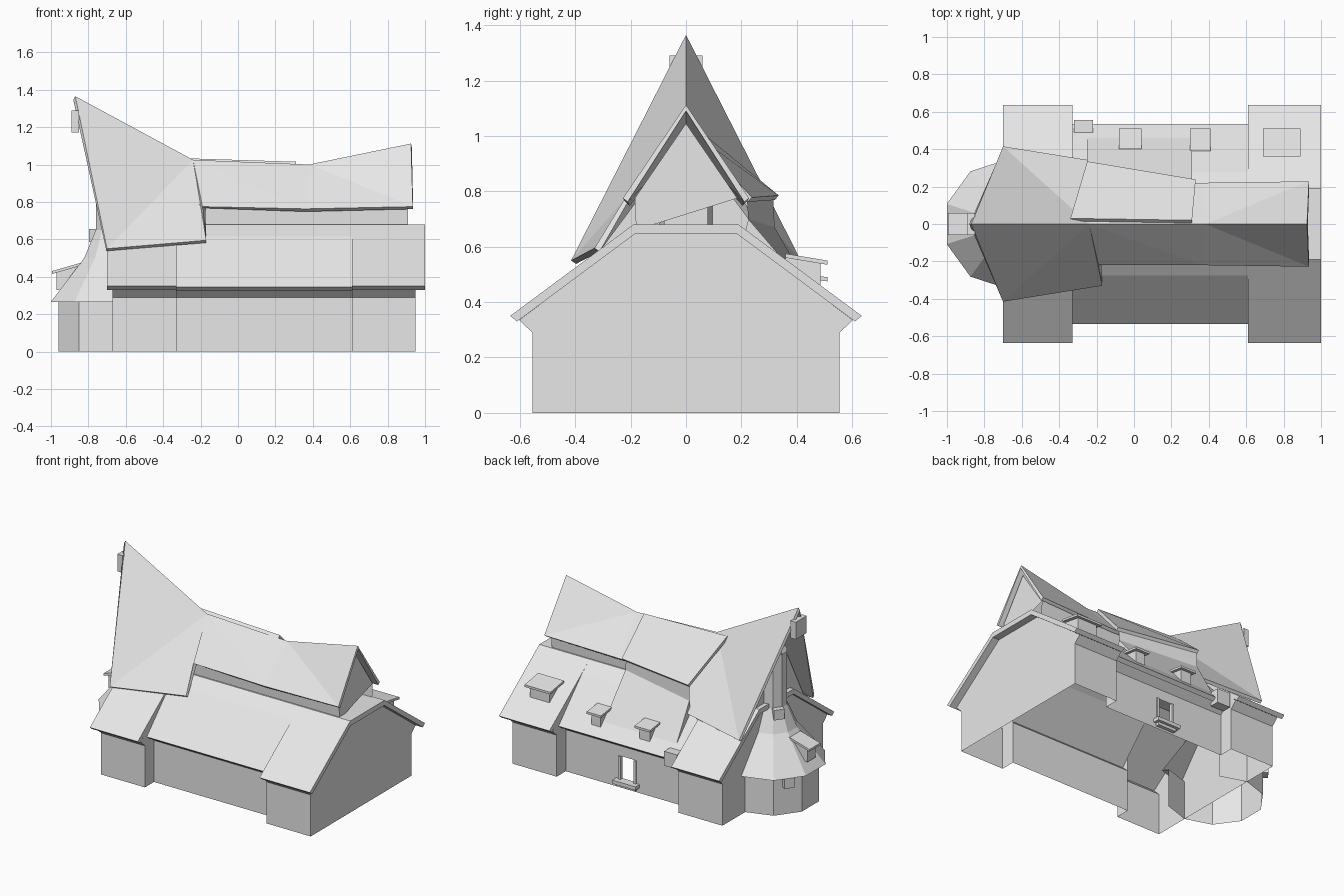
import bpy, math
from mathutils import Vector

cube = bpy.data.objects.get("Cube")
if cube:
    bpy.data.objects.remove(cube, do_unlink=True)

grey = bpy.data.materials.new("light_grey")
grey.use_nodes = True
grey.diffuse_color = (0.8, 0.8, 0.8, 1)
grey.node_tree.nodes["Principled BSDF"].inputs["Base Color"].default_value = (0.8, 0.8, 0.8, 1)


def sheet(name, polygons, thickness=0):
    """Object from a list of polygons; shared corners are welded."""
    verts, faces = [], []
    for poly in polygons:
        face = []
        for p in poly:
            p = tuple(round(c, 4) for c in p)
            if p not in verts:
                verts.append(p)
            face.append(verts.index(p))
        faces.append(face)
    mesh = bpy.data.meshes.new(name)
    mesh.from_pydata(verts, [], faces)
    mesh.materials.append(grey)
    obj = bpy.data.objects.new(name, mesh)
    bpy.context.collection.objects.link(obj)
    if thickness:
        mod = obj.modifiers.new("Thickness", "SOLIDIFY")
        mod.thickness = thickness
        mod.offset = -1
    return obj


def prism(name, profile, a, b, axis="x"):
    """Closed profile of (u, z) points pulled from a to b along an axis."""
    def at(t, p):
        return (t, p[0], p[1]) if axis == "x" else (p[0], t, p[1])
    n = len(profile)
    polys = [[at(a, p) for p in profile], [at(b, p) for p in reversed(profile)]]
    for i in range(n):
        p, q = profile[i], profile[(i + 1) % n]
        polys.append([at(a, q), at(a, p), at(b, p), at(b, q)])
    return sheet(name, polys)


def both(half):
    """Mirror a half profile of (y, z) points, outer point first."""
    return [(-y, z) for y, z in half] + [(y, z) for y, z in reversed(half)]


def box(name, x, y, z):
    return prism(name, [(y[0], z[0]), (y[1], z[0]), (y[1], z[1]), (y[0], z[1])], x[0], x[1])


def flip(poly, side):
    """Put a polygon on the front (-1) or back (+1) side, facing outward."""
    moved = [(x, y * side, z) for x, y, z in poly]
    return moved if side < 0 else moved[::-1]


# Lower roofs
WING = [(0.635, 0.35), (0.19, 0.68)]
MIDDLE = [(0.535, 0.345), (0.275, 0.615), (0.19, 0.68)]


def lower_roof(name, half, a, b):
    inner = [(half[0][0] - 0.025, half[0][1] - 0.02)]
    inner += [(y - 0.004, z - 0.035) for y, z in half[1:]]
    prism(name, both(half) + both(inner)[::-1], a, b)


lower_roof("left_wing_roof", WING, 0.61, 1.0)
lower_roof("right_wing_roof", WING, -0.70, -0.33)
lower_roof("middle_roof", MIDDLE, -0.33, 0.61)

# Wing walls, open underneath
WALL = [(0.555, 0), (0.555, 0.29), (0.602, 0.335), (0.19, 0.645)]
for name, outer, inner in (("left_wing_walls", 0.95, 0.61), ("right_wing_walls", -0.67, -0.33)):
    polys = [[(outer, y, z) for y, z in both(WALL)]]
    for s in (-1, 1):
        for (y0, z0), (y1, z1) in zip(WALL[:2], WALL[1:3]):
            polys.append(flip([(min(outer, inner), y0, z0), (max(outer, inner), y0, z0),
                               (max(outer, inner), y1, z1), (min(outer, inner), y1, z1)], s))
        step = [(0.455, 0)] + WALL[:3] + [(0.3, 0.565), (0.455, 0.4)]
        polys.append([(inner, s * y, z) for y, z in step])
    sheet(name, polys)


# Middle walls, with an opening in the back
def wall_quad(x0, x1, y0, z0, y1, z1, s):
    return flip([(x0, y0, z0), (x1, y0, z0), (x1, y1, z1), (x0, y1, z1)], s)


flare = [wall_quad(-0.33, 0.61, 0.455, 0.29, 0.505, 0.335, s) for s in (-1, 1)]
sheet("front_middle_wall", [wall_quad(-0.33, 0.61, 0.455, 0, 0.455, 0.29, -1), flare[0]])
W0, W1, WB, WT = 0.07, 0.19, 0.06, 0.22
sheet("back_middle_wall", [flare[1]] + [
    wall_quad(x0, x1, 0.455, z0, 0.455, z1, 1) for x0, x1, z0, z1 in (
        (-0.33, W0, 0, 0.29), (W1, 0.61, 0, 0.29), (W0, W1, 0, WB), (W0, W1, WT, 0.29))])
box("opening_sill", (W0 - 0.03, W1 + 0.03), (0.44, 0.50), (WB - 0.025, WB))
box("opening_step", (W0 - 0.01, W1 + 0.01), (0.44, 0.48), (WB - 0.045, WB - 0.025))
for i, x in enumerate((W0, W1)):
    box("opening_jamb_%d" % i, (x - 0.008, x + 0.008), (0.44, 0.465), (WB, WT))

# Sagging upper roof with a tall swept gable
ridge = [(-0.87, 0, 1.365), (-0.24, 0, 1.025), (0.38, 0, 1.0), (0.925, 0, 1.112)]
eave = [(-0.70, 0.415, 0.55), (-0.17, 0.33, 0.595), (-0.19, 0.22, 0.775),
        (0.36, 0.22, 0.763), (0.935, 0.228, 0.775)]
half = [[ridge[0], eave[0], ridge[1]], [eave[0], eave[1], ridge[1]],
        [eave[1], eave[2], ridge[1]], [eave[2], eave[3], ridge[1]],
        [eave[3], ridge[2], ridge[1]], [eave[3], eave[4], ridge[2]],
        [eave[4], ridge[3], ridge[2]]]
sheet("upper_roof", [flip(p, s) for s in (-1, 1) for p in half], 0.022)

# Upper walls and gables
gable = [(0.18, 0.66), (0.185, 0.775), (0, 1.045)]
sheet("upper_left_gable", [[(0.91, y, z) for y, z in both(gable)[:-1]]])
sheet("upper_side_walls", [wall_quad(-0.3, 0.91, 0.18, 0.66, 0.185, 0.785, s) for s in (-1, 1)])
sheet("tall_gable_wall", [[(-0.67, -0.38, 0.5), (-0.67, 0, 1.23), (-0.67, 0.38, 0.5)]])

# Shed dormer across the back
sheet("shed_roof", [[(-0.34, 0.03, 1.035), (-0.25, 0.335, 0.785),
                     (0.33, 0.238, 0.778), (0.31, 0.02, 1.015)][::-1]], 0.022)
sheet("shed_wall", [[(0.31, 0.22, 0.77), (-0.25, 0.315, 0.775),
                     (-0.25, 0.32, 0.67), (0.31, 0.225, 0.70)][::-1]])
sheet("shed_apron", [
    [(0.31, 0.225, 0.70), (0.31, 0.46, 0.425), (-0.25, 0.46, 0.425), (-0.25, 0.32, 0.67)],
    [(0.31, 0.225, 0.70), (0.31, 0.2, 0.6), (0.31, 0.46, 0.40), (0.31, 0.46, 0.425)],
    [(-0.25, 0.32, 0.67), (-0.25, 0.3, 0.55), (-0.25, 0.46, 0.40), (-0.25, 0.46, 0.425)]])


# Roof vents and little dormers
def dormer(name, t, back, front, z, slope, drop, inset, axis="x"):
    lid = [(back, z), (front, z - slope), (front, z - slope - 0.015), (back, z - 0.015)]
    prism(name + "_lid", lid, t[0], t[1], axis)
    f = front - math.copysign(0.025, front)
    body = [(back, z - 0.012), (f, z - slope - 0.008), (f, z - drop), (back, z - drop)]
    prism(name + "_body", body, t[0] + inset, t[1] - inset, axis)


dormer("large_dormer", (0.69, 0.89), 0.36, 0.51, 0.575, 0.025, 0.13, 0.025)
dormer("small_dormer_left", (0.30, 0.41), 0.39, 0.51, 0.505, 0.015, 0.13, 0.02)
dormer("small_dormer_right", (-0.08, 0.04), 0.40, 0.51, 0.505, 0.015, 0.13, 0.02)
dormer("tower_dormer", (-0.06, 0.06), -0.82, -0.995, 0.48, 0.05, 0.15, 0.015, "y")
box("corner_box", (-0.32, -0.22), (0.49, 0.555), (0.30, 0.40))
box("peak_box", (-0.89, -0.85), (-0.06, 0.06), (1.17, 1.29))


# Ten-sided tower with a flared roof and slim neck
def lathe(name, rings):
    polys = []
    for (r0, z0), (r1, z1) in zip(rings, rings[1:]):
        for i in range(10):
            a, b = (math.radians(36 * k + 18) for k in (i, i + 1))
            if math.cos((a + b) / 2) > 0.4:
                continue  # side hidden inside the house
            polys.append([(-0.67 + r * math.cos(t), r * math.sin(t), z)
                          for r, z, t in ((r0, z0, a), (r0, z0, b), (r1, z1, b), (r1, z1, a))])
    return sheet(name, polys)


lathe("tower_wall", [(0.305, 0), (0.305, 0.27)])
lathe("tower_roof", [(0.305, 0.265), (0.348, 0.265), (0.16, 0.5), (0.095, 0.65), (0.095, 1.02)])
for name, r, z, a in (("tower_wall_box", 0.30, 0.23, 144), ("tower_neck_box", 0.10, 0.62, 144)):
    obj = box(name, (-0.02, 0.03), (-0.035, 0.035), (-0.035, 0.035))
    t = math.radians(a)
    obj.location = Vector((-0.67 + r * math.cos(t), r * math.sin(t), z))
    obj.rotation_euler.z = t
